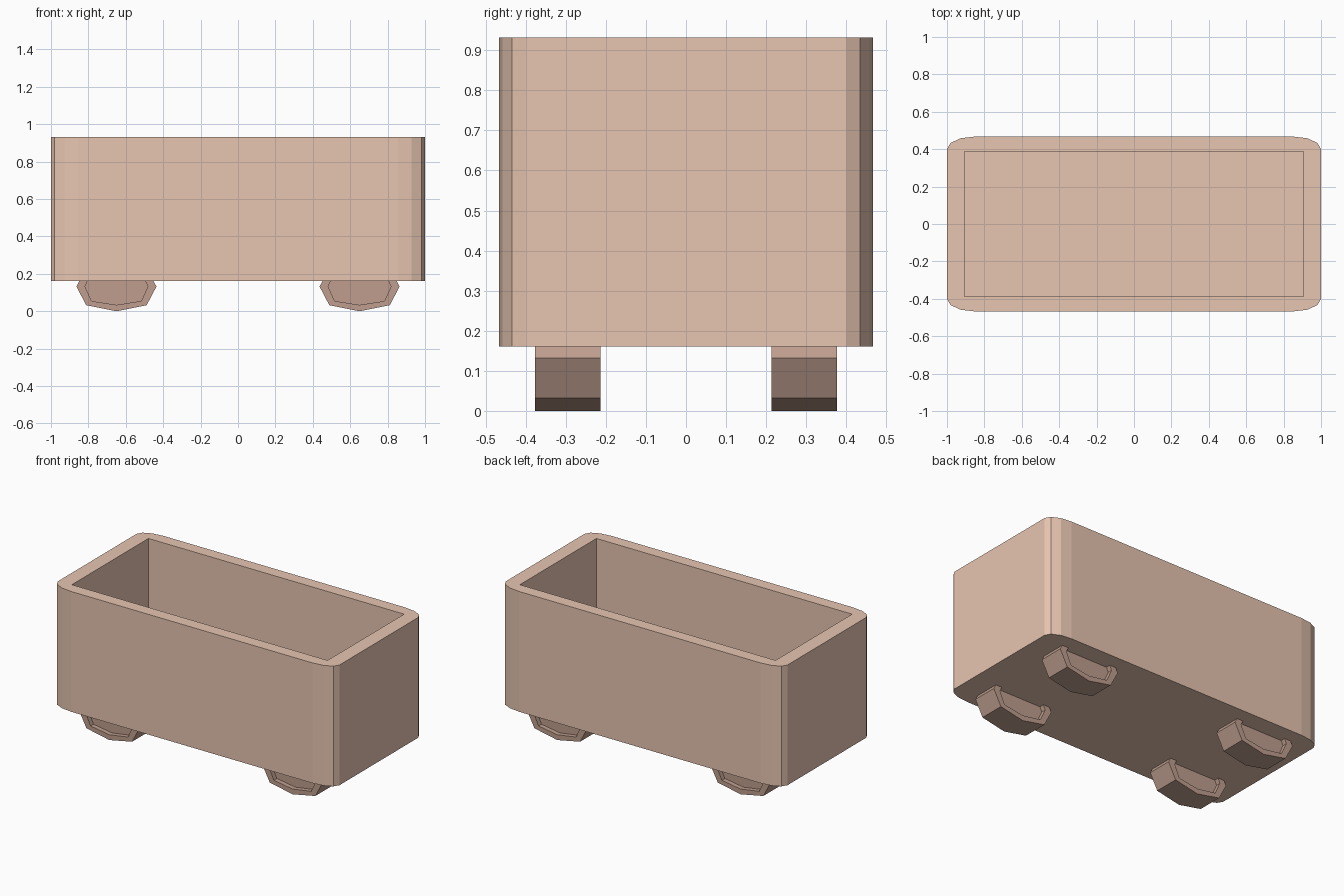
import bpy, bmesh, math

if "Cube" in bpy.data.objects:
    bpy.data.objects.remove(bpy.data.objects["Cube"])


def material(name, color):
    m = bpy.data.materials.new(name)
    m.diffuse_color = (*color, 1)
    m.use_nodes = True
    m.node_tree.nodes["Principled BSDF"].inputs["Base Color"].default_value = m.diffuse_color
    return m


def finish(name, bm, mat):
    bmesh.ops.recalc_face_normals(bm, faces=bm.faces[:])
    me = bpy.data.meshes.new(name)
    bm.to_mesh(me)
    bm.free()
    ob = bpy.data.objects.new(name, me)
    bpy.context.collection.objects.link(ob)
    me.materials.append(mat)
    return ob


def loft(bm, rings):
    """Skin a list of equal-length rings and cap both ends."""
    vs = [[bm.verts.new(p) for p in r] for r in rings]
    for a, b in zip(vs, vs[1:]):
        for i in range(len(a)):
            j = (i + 1) % len(a)
            bm.faces.new((a[i], a[j], b[j], b[i]))
    bm.faces.new(vs[0])
    bm.faces.new(vs[-1])


body_mat = material("clay", (0.80, 0.56, 0.44))
wheel_mat = material("dark_clay", (0.52, 0.34, 0.27))

# open box: rounded outer outline, sharp rectangular cavity
BOTTOM, FLOOR, TOP = 0.161, 0.27, 0.932
outline, groups = [], []
for k, (sx, sy) in enumerate([(1, 1), (-1, 1), (-1, -1), (1, -1)]):
    corner = []
    for i in range(4):
        a = math.radians(30 * i)
        corner.append((sx * (0.855 + 0.145 * math.cos(a)),
                       sy * (0.40 + 0.067 * math.sin(a))))
    groups.append(corner if k % 2 == 0 else corner[::-1])
outline = [p for g in groups for p in g]
inner = [(0.907, 0.388), (-0.907, 0.388), (-0.907, -0.388), (0.907, -0.388)]

bm = bmesh.new()
low = [bm.verts.new((x, y, BOTTOM)) for x, y in outline]
high = [bm.verts.new((x, y, TOP)) for x, y in outline]
rim = [bm.verts.new((x, y, TOP)) for x, y in inner]
floor = [bm.verts.new((x, y, FLOOR)) for x, y in inner]
bm.faces.new(low)
bm.faces.new(floor)
for i in range(16):
    j = (i + 1) % 16
    bm.faces.new((low[i], low[j], high[j], high[i]))
for k in range(4):
    n = (k + 1) % 4
    bm.faces.new((rim[k], rim[n], floor[n], floor[k]))
    for i in range(3):
        bm.faces.new((high[4 * k + i], high[4 * k + i + 1], rim[k]))
    bm.faces.new((high[4 * k + 3], high[4 * n], rim[n], rim[k]))
finish("cart_box", bm, body_mat)


# eight-sided flattened wheels with recessed side faces
def wheel_ring(cx, y, rx, rz, diag):
    pts = []
    for i in range(8):
        a = math.radians(45 * i)
        s = diag / math.sqrt(0.5) if i % 2 else 1
        pts.append((cx + rx * s * math.cos(a), y, 0.132 + rz * s * math.sin(a)))
    return pts


for end, sx in (("left", -1), ("right", 1)):
    for side, sy in (("front", -1), ("back", 1)):
        cx, y0, y1, d = sx * 0.65, sy * 0.213, sy * 0.376, sy * 0.03
        bm = bmesh.new()
        loft(bm, [wheel_ring(cx, y0 + d, 0.168, 0.098, 0.79),
                  wheel_ring(cx, y0, 0.168, 0.098, 0.79),
                  wheel_ring(cx, y0, 0.214, 0.132, 0.755),
                  wheel_ring(cx, y1, 0.214, 0.132, 0.755),
                  wheel_ring(cx, y1, 0.168, 0.098, 0.79),
                  wheel_ring(cx, y1 - d, 0.168, 0.098, 0.79)])
        finish(f"{side}_{end}_wheel", bm, wheel_mat)
